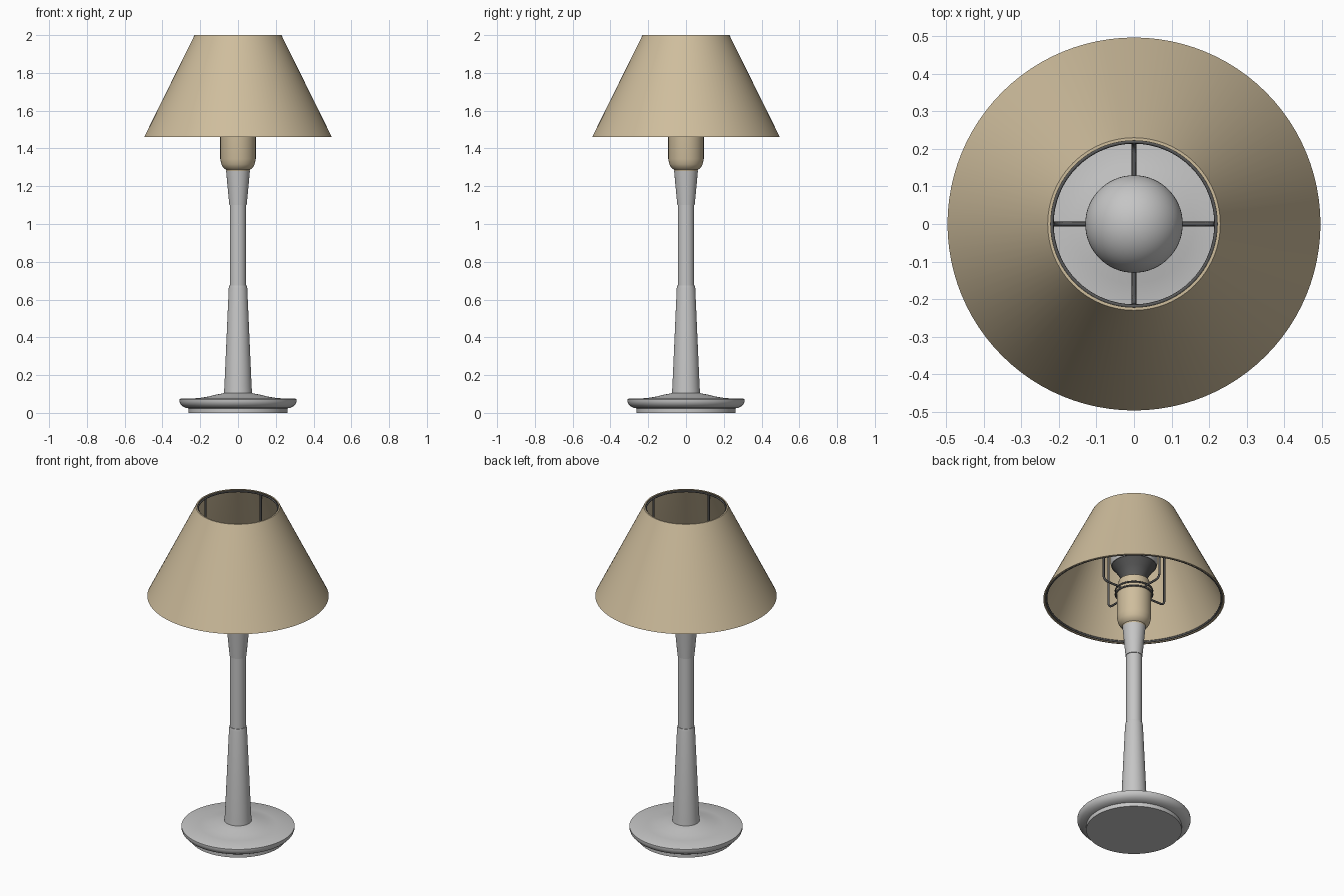
import bpy, bmesh, math

if "Cube" in bpy.data.objects:
    bpy.data.objects.remove(bpy.data.objects["Cube"])


def material(name, rgb):
    m = bpy.data.materials.new(name)
    m.diffuse_color = (*rgb, 1)
    m.use_nodes = True
    m.node_tree.nodes["Principled BSDF"].inputs["Base Color"].default_value = m.diffuse_color
    return m


GREY = material("light grey", (0.56, 0.56, 0.56))
TAN = material("warm tan", (0.62, 0.51, 0.335))
DARK = material("dark grey", (0.10, 0.10, 0.10))


def lathe(name, profile, mat, sides=64, closed=False, angle=30):
    """Spin an (r, z) profile, listed bottom to top on the outside, about z."""
    bm = bmesh.new()
    rings = []
    for r, z in profile:
        if r == 0:
            rings.append([bm.verts.new((0, 0, z))] * sides)
        else:
            rings.append([bm.verts.new((r * math.cos(2 * math.pi * i / sides),
                                        r * math.sin(2 * math.pi * i / sides), z))
                          for i in range(sides)])
    pairs = list(zip(rings, rings[1:]))
    if closed:
        pairs.append((rings[-1], rings[0]))
    for a, b in pairs:
        for i in range(sides):
            j = (i + 1) % sides
            bm.faces.new(list(dict.fromkeys((a[i], a[j], b[j], b[i]))))
    bmesh.ops.recalc_face_normals(bm, faces=bm.faces)
    mesh = bpy.data.meshes.new(name)
    bm.to_mesh(mesh)
    bm.free()
    ob = bpy.data.objects.new(name, mesh)
    bpy.context.collection.objects.link(ob)
    mesh.materials.append(mat)
    bpy.ops.object.select_all(action='DESELECT')
    ob.select_set(True)
    bpy.context.view_layer.objects.active = ob
    bpy.ops.object.shade_smooth_by_angle(angle=math.radians(angle))
    return ob


def wire_ring(name, r, z, thick):
    pts = [(r + thick * math.cos(a * math.pi / 4), z + thick * math.sin(a * math.pi / 4))
           for a in range(8)]
    return lathe(name, pts, DARK, closed=True, angle=60)


# Round foot with an undercut plinth and a dished top
lathe("foot", [(0, 0), (0.262, 0), (0.262, 0.024), (0.278, 0.027), (0.295, 0.036),
               (0.305, 0.047), (0.31, 0.06), (0.31, 0.072), (0.304, 0.075),
               (0.21, 0.078), (0.16, 0.086), (0.11, 0.098), (0.07, 0.105), (0, 0.105)], GREY)

# Three-section stem
lathe("lower_stem", [(0, 0.1), (0.075, 0.1), (0.072, 0.14), (0.049, 0.66),
                     (0.046, 0.675), (0, 0.675)], GREY)
lathe("middle_stem", [(0, 0.66), (0.043, 0.66), (0.043, 1.11), (0, 1.11)], GREY)
lathe("upper_stem", [(0, 1.10), (0.046, 1.10), (0.063, 1.28), (0, 1.28)], GREY)

# Lamp holder with collar
lathe("lamp_holder", [(0, 1.275), (0.06, 1.275), (0.064, 1.288), (0.078, 1.298),
                      (0.088, 1.316), (0.094, 1.345), (0.094, 1.488), (0.1, 1.490),
                      (0.1, 1.515), (0.088, 1.517), (0.084, 1.57), (0, 1.57)], TAN)

# Bulb: dark flared neck and round globe
lathe("bulb_neck", [(0, 1.565), (0.066, 1.565), (0.07, 1.59), (0.092, 1.63),
                    (0.121, 1.67), (0, 1.67)], DARK)
R, ZC = 0.13, 1.71
globe = [(R * math.cos(math.radians(a)), ZC + R * math.sin(math.radians(a)))
         for a in range(-18, 90, 6)]
lathe("bulb_globe", [(0, globe[0][1])] + globe + [(0, ZC + R)], GREY)

# Tapered hollow shade
lathe("shade", [(0.488, 1.46), (0.497, 1.46), (0.23, 2.0), (0.222, 2.0)], TAN,
      sides=96, closed=True)

# Wire carrier: rings at the shade edges and around the holder
wire_ring("shade_top_ring", 0.219, 1.990, 0.005)
wire_ring("shade_bottom_ring", 0.481, 1.467, 0.006)
wire_ring("holder_ring_lower", 0.101, 1.490, 0.005)
wire_ring("holder_ring_upper", 0.101, 1.514, 0.005)

# Four bent arms from the holder out and up to the top ring
for k in range(4):
    a = k * math.pi / 2
    bend = [(0.189 + 0.028 * math.sin(t), 1.530 - 0.028 * math.cos(t))
            for t in (i * math.pi / 12 for i in range(7))]
    path = [(0.09, 1.502)] + bend + [(0.217, 1.99)]
    cu = bpy.data.curves.new("shade_arm", 'CURVE')
    cu.dimensions = '3D'
    cu.bevel_depth = 0.006
    cu.bevel_resolution = 2
    cu.use_fill_caps = True
    sp = cu.splines.new('POLY')
    sp.points.add(len(path) - 1)
    for p, (r, z) in zip(sp.points, path):
        p.co = (r * math.cos(a), r * math.sin(a), z, 1)
    cu.materials.append(DARK)
    arm = bpy.data.objects.new("shade_arm_%d" % (k + 1), cu)
    bpy.context.collection.objects.link(arm)
